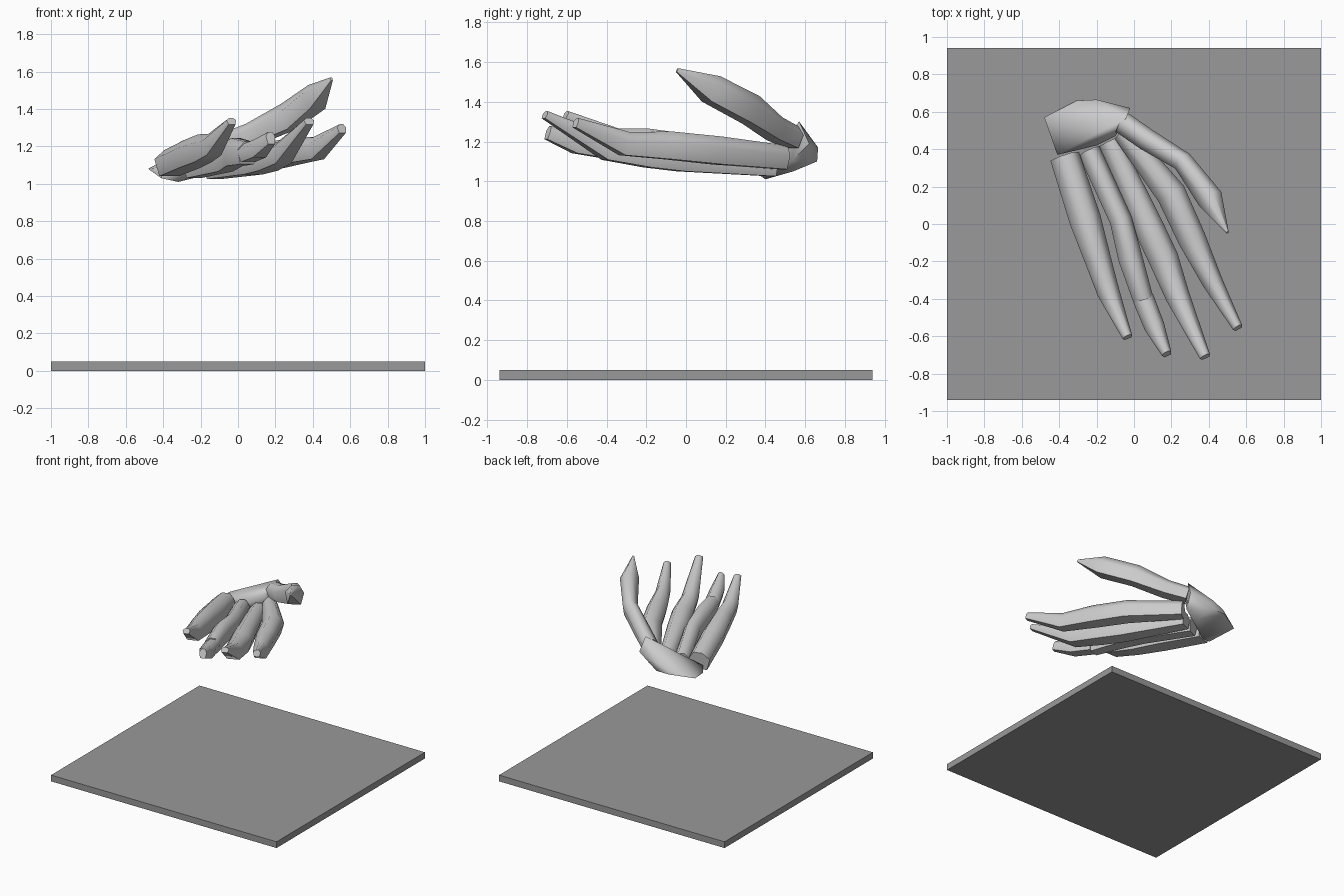
import bpy, bmesh, math
from mathutils import Vector

if "Cube" in bpy.data.objects:
    bpy.data.objects.remove(bpy.data.objects["Cube"])


def finish(bm, name, angle=None):
    bmesh.ops.recalc_face_normals(bm, faces=bm.faces)
    me = bpy.data.meshes.new(name)
    bm.to_mesh(me)
    bm.free()
    ob = bpy.data.objects.new(name, me)
    bpy.context.collection.objects.link(ob)
    if angle:
        bpy.ops.object.select_all(action='DESELECT')
        ob.select_set(True)
        bpy.context.view_layer.objects.active = ob
        bpy.ops.object.shade_smooth_by_angle(angle=math.radians(angle))
    return ob


# Low-poly tube: each ring is (x, y, z, width, height)
PROFILE = [(-.5, .15), (-.15, .5), (.25, .5), (.5, .1), (.35, -.5), (-.35, -.5)]


def loft(name, rings):
    bm = bmesh.new()
    pts = [Vector(r[:3]) for r in rings]
    loops = []
    for i, r in enumerate(rings):
        d = (pts[min(i + 1, len(pts) - 1)] - pts[max(i - 1, 0)]).normalized()
        side = Vector((-d.y, d.x, 0)).normalized()
        up = d.cross(side).normalized()
        loops.append([bm.verts.new(pts[i] + side * a * r[3] + up * b * r[4])
                      for a, b in PROFILE])
    n = len(PROFILE)
    for a, b in zip(loops, loops[1:]):
        for k in range(n):
            bm.faces.new((a[k], a[(k + 1) % n], b[(k + 1) % n], b[k]))
    bm.faces.new(loops[0])
    bm.faces.new(loops[-1])
    return finish(bm, name, 66)


# Ground plate, dark grey
bm = bmesh.new()
bmesh.ops.create_cube(bm, size=1)
bmesh.ops.scale(bm, vec=(2, 1.88, .05), verts=bm.verts)
bmesh.ops.translate(bm, vec=(0, 0, .025), verts=bm.verts)
plate = finish(bm, "base_plate")
dark = bpy.data.materials.new("dark_grey")
dark.diffuse_color = (.32, .32, .32, 1)
dark.use_nodes = True
dark.node_tree.nodes["Principled BSDF"].inputs["Base Color"].default_value = dark.diffuse_color
plate.data.materials.append(dark)

# Palm block
palm = [(-.48, .57, 1.08), (-.41, .37, 1.03), (-.32, .40, 1.01), (-.31, .66, 1.10),
        (-.20, .665, 1.17), (-.02, .62, 1.19), (-.04, .57, 1.30), (-.30, .66, 1.13),
        (-.10, .47, 1.19), (-.20, .42, 1.13), (-.41, .37, 1.09), (-.16, .54, 1.05),
        (-.30, .53, 1.18), (-.20, .66, 1.10), (-.06, .53, 1.10)]
bm = bmesh.new()
for p in palm:
    bm.verts.new(p)
bmesh.ops.convex_hull(bm, input=bm.verts)
loose = [v for v in bm.verts if not v.link_faces]
bmesh.ops.delete(bm, geom=loose, context='VERTS')
finish(bm, "palm", 60)

# Fingers, from the outer one to the one beside the thumb
loft("little_finger", [(-.37, .36, 1.11, .16, .14), (-.26, .02, 1.16, .17, .15),
                       (-.19, -.20, 1.19, .14, .15), (-.135, -.37, 1.21, .12, .12),
                       (-.035, -.605, 1.335, .055, .04)])
loft("ring_finger", [(-.24, .39, 1.09, .12, .12), (-.07, .02, 1.14, .12, .15),
                     (-.02, -.18, 1.17, .13, .15), (.05, -.405, 1.165, .11, .12)])
loft("ring_finger_tip", [(.05, -.40, 1.165, .115, .10), (.11, -.55, 1.19, .11, .10),
                         (.175, -.695, 1.245, .055, .07)])
loft("middle_finger", [(-.13, .44, 1.08, .12, .11), (.08, -.02, 1.12, .16, .14),
                       (.16, -.19, 1.14, .16, .14), (.235, -.39, 1.165, .13, .12),
                       (.38, -.71, 1.335, .06, .04)])
loft("index_finger", [(-.06, .49, 1.12, .11, .12), (.20, .16, 1.155, .16, .14),
                      (.31, -.08, 1.18, .15, .14), (.42, -.31, 1.19, .11, .12),
                      (.555, -.555, 1.295, .055, .05)])

# Raised thumb
loft("thumb", [(-.06, .54, 1.22, .12, .11), (.07, .45, 1.265, .12, .12),
               (.265, .33, 1.36, .11, .15), (.41, .13, 1.465, .14, .14),
               (.50, -.045, 1.56, .015, .02)])
